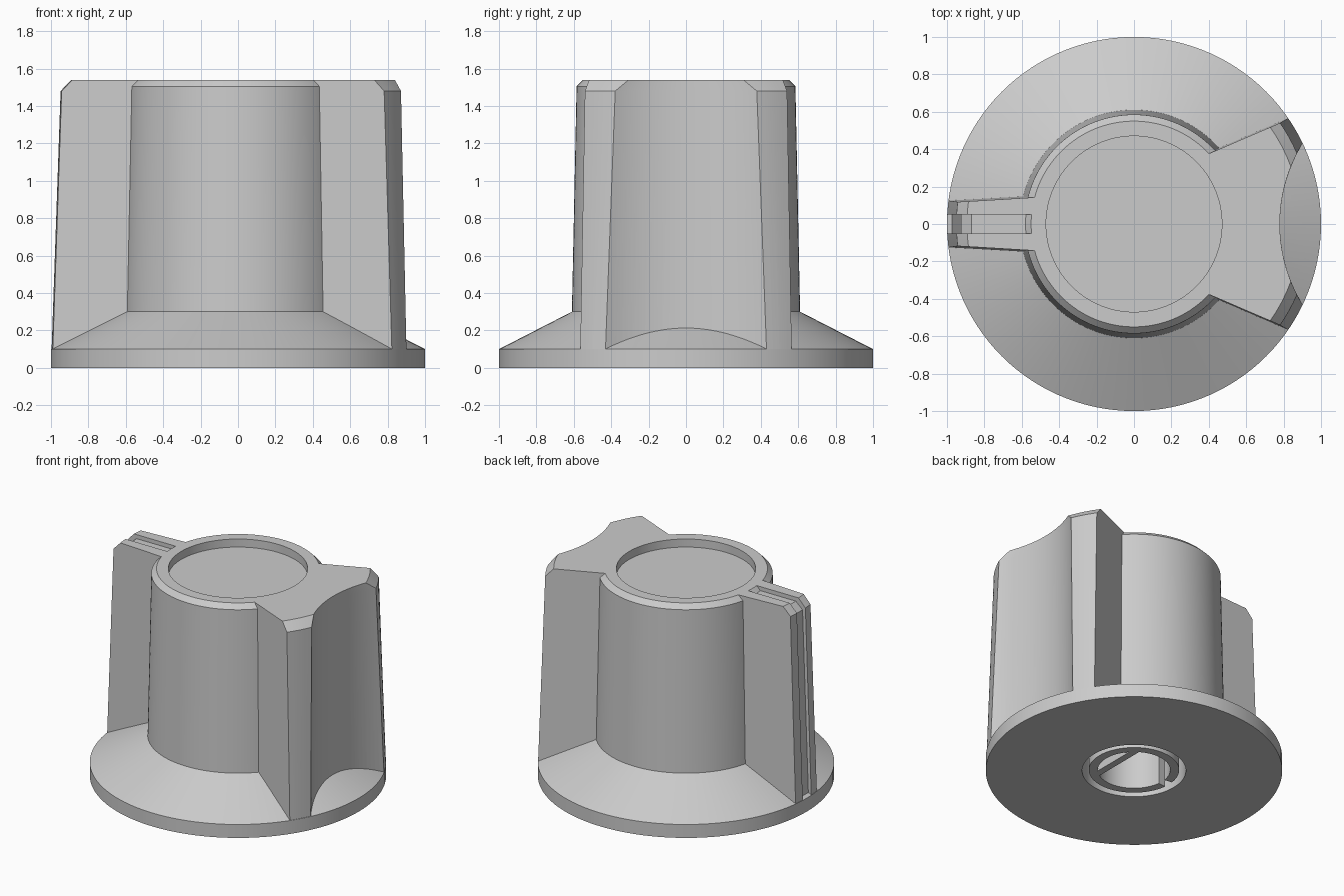
import bpy, bmesh
from math import sqrt, cos, sin, atan2, tau, pi, radians

old = bpy.data.objects.get("Cube")
if old:
    bpy.data.objects.remove(old, do_unlink=True)

grey = bpy.data.materials.new("plain grey")
grey.use_nodes = True
grey.diffuse_color = (0.6, 0.6, 0.6, 1)
grey.node_tree.nodes["Principled BSDF"].inputs["Base Color"].default_value = (0.6, 0.6, 0.6, 1)


def finish(bm, name):
    bmesh.ops.recalc_face_normals(bm, faces=bm.faces)
    mesh = bpy.data.meshes.new(name)
    bm.to_mesh(mesh)
    bm.free()
    mesh.materials.append(grey)
    obj = bpy.data.objects.new(name, mesh)
    bpy.context.collection.objects.link(obj)
    return obj


def loft(name, rings):
    """Closed solid through rings of equal point counts."""
    bm = bmesh.new()
    loops = [[bm.verts.new(p) for p in ring] for ring in rings]
    n = len(loops[0])
    for a, b in zip(loops, loops[1:]):
        for i in range(n):
            j = (i + 1) % n
            bm.faces.new((a[i], a[j], b[j], b[i]))
    bm.faces.new(loops[0])
    bm.faces.new(loops[-1])
    return finish(bm, name)


def revolve(name, profile, steps=120):
    bm = bmesh.new()
    verts = [bm.verts.new((r, 0, z)) for r, z in profile]
    edges = [bm.edges.new(pair) for pair in zip(verts, verts[1:])]
    bmesh.ops.spin(bm, geom=verts + edges, cent=(0, 0, 0), axis=(0, 0, 1),
                   angle=tau, steps=steps, use_duplicate=False)
    bmesh.ops.remove_doubles(bm, verts=bm.verts, dist=1e-4)
    return finish(bm, name)


def boolean(target, other, operation):
    mod = target.modifiers.new(operation, 'BOOLEAN')
    mod.operation = operation
    mod.solver = 'EXACT'
    mod.object = other
    bpy.context.view_layer.objects.active = target
    bpy.ops.object.modifier_apply(modifier=mod.name)
    bpy.data.objects.remove(other, do_unlink=True)


def arc(r, a0, a1, n, cx=0.0):
    return [(cx + r * cos(a0 + (a1 - a0) * i / n), r * sin(a0 + (a1 - a0) * i / n))
            for i in range(n + 1)]


def side_angle(b, m, r):
    """Angle at which the side line y = b + m x meets the circle r."""
    x = (-b * m + sqrt(b * b * m * m - (1 + m * m) * (b * b - r * r))) / (1 + m * m)
    return atan2(b + m * x, x)


SCOOP_X, SCOOP_R = 1.61, 0.83
INNER = 0.51


def wing_ring(z, r, b, m, scoop, flip):
    """Plan outline of a wing, mirrored about y = 0."""
    half = arc(INNER, 0, side_angle(b, m, INNER), 10)
    corner = side_angle(b, m, r)
    if scoop:
        ex = (r * r + SCOOP_X ** 2 - SCOOP_R ** 2) / (2 * SCOOP_X)
        ey = sqrt(r * r - ex * ex)
        half += arc(r, corner, atan2(ey, ex), 4)
        half += arc(SCOOP_R, atan2(ey, ex - SCOOP_X), pi, 14, SCOOP_X)[1:]
    else:
        half += arc(r, corner, 0, 4)
    full = half + [(x, -y) for x, y in half[-2:0:-1]]
    return [(x * flip, y, z) for x, y in full]


# Skirt and barrel in one turned profile, with top recess and bottom bore
knob = revolve("knob_body", [
    (0, 1.48), (0.47, 1.48), (0.47, 1.54), (0.55, 1.54), (0.585, 1.505),
    (0.61, 0.3), (1, 0.1), (1, 0), (0.35, 0), (0.35, 0.9), (0, 0.9)])

# Scooped grip wing
levels = [(0.1, 0.998), (1.48, 0.95), (1.54, 0.893)]
wing = loft("grip_wing", [wing_ring(z, r, 0.212 - 0.005 * z, 0.43, True, 1)
                          for z, r in levels])

# Narrow pointer with a groove along its top and tip
pointer = loft("pointer", [wing_ring(z, r, 0.185 - 0.007 * z, -0.06, False, -1)
                           for z, r in levels])
groove = [(-0.54, 1.6), (-0.545, 1.54), (-0.57, 1.51), (-0.87, 1.51),
          (-0.925, 1.46), (-0.975, 0.05), (-1.1, 0.05), (-1.1, 1.6)]
cutter = loft("groove_cutter", [[(x, y, z) for x, z in groove] for y in (-0.05, 0.05)])
boolean(pointer, cutter, 'DIFFERENCE')
boolean(knob, wing, 'UNION')
boolean(knob, pointer, 'UNION')

# Split shaft sleeve inside the bore, open towards the pointer
gap = pi - 0.12
ring = arc(0.305, -gap, gap, 64) + arc(0.245, gap, -gap, 64)
sleeve = loft("shaft_sleeve", [[(x, y, z) for x, y in ring] for z in (0.005, 0.9)])

# Flat key wall across the sleeve
key = loft("shaft_key", [[(x, y, z) for x, y in
                          ((0.13, -0.21), (0.18, -0.18), (0.18, 0.18), (0.13, 0.21))]
                         for z in (0.005, 0.9)])

# Smooth curved walls, crisp edges
for obj in (knob, sleeve, key):
    bpy.ops.object.select_all(action='DESELECT')
    obj.select_set(True)
    bpy.context.view_layer.objects.active = obj
    bpy.ops.object.shade_smooth_by_angle(angle=radians(20))
